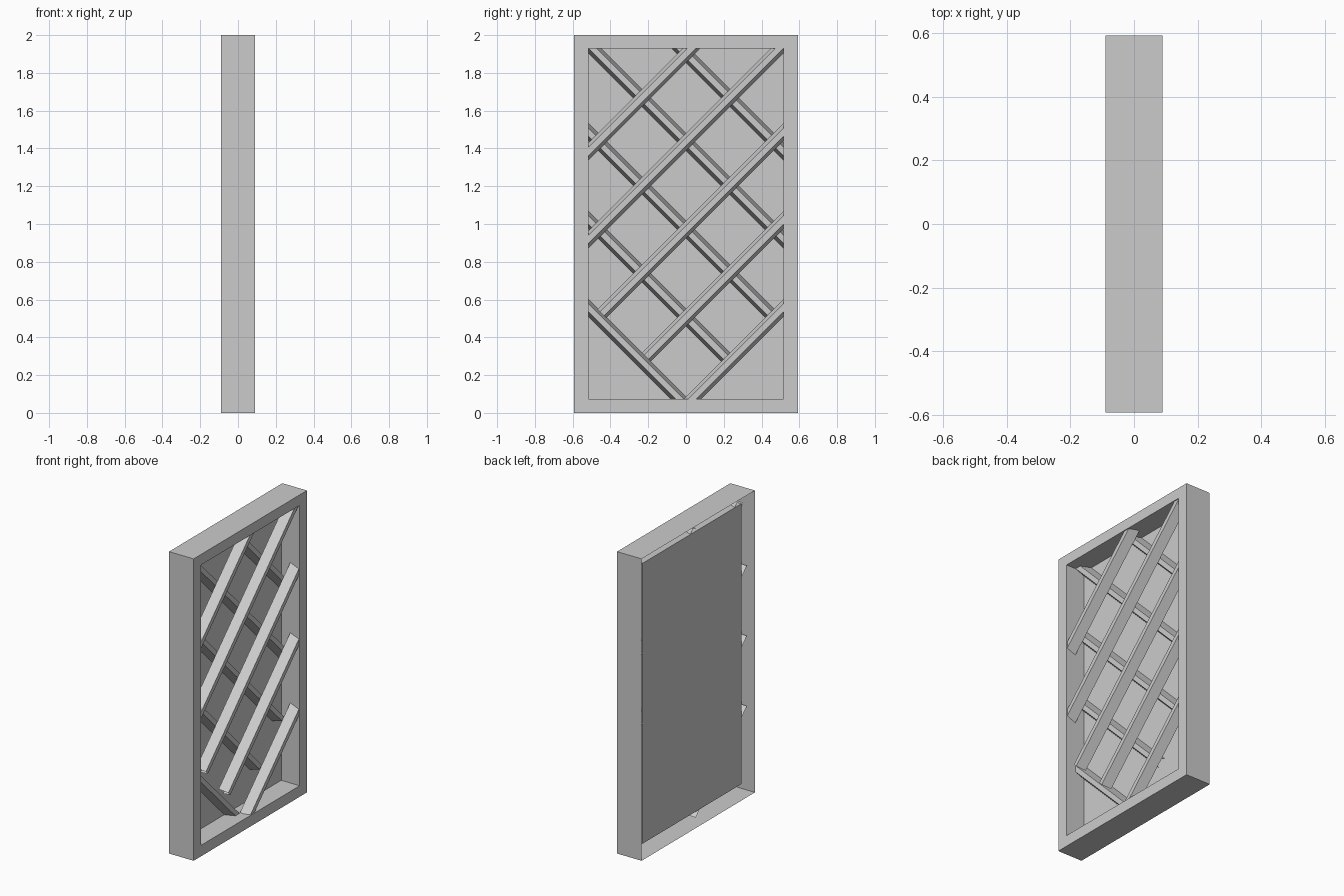
import bpy, bmesh
from mathutils import Vector

if "Cube" in bpy.data.objects:
    bpy.data.objects.remove(bpy.data.objects["Cube"])


def make_object(name, bm):
    bmesh.ops.recalc_face_normals(bm, faces=bm.faces)
    mesh = bpy.data.meshes.new(name)
    bm.to_mesh(mesh)
    bm.free()
    obj = bpy.data.objects.new(name, mesh)
    bpy.context.collection.objects.link(obj)
    return obj


def bridge(bm, a, b, closed):
    n = len(a)
    for i in range(n if closed else n - 1):
        j = (i + 1) % n
        bm.faces.new((a[i], a[j], b[j], b[i]))


# Frame shell: outer walls, front border, inner walls and recessed panel, open at the back
def rect(bm, x, y, z0, z1):
    return [bm.verts.new((x, s, z)) for s, z in ((-y, z0), (y, z0), (y, z1), (-y, z1))]


bm = bmesh.new()
rings = [rect(bm, -0.09, 0.593, 0, 2), rect(bm, 0.09, 0.593, 0, 2),
         rect(bm, 0.09, 0.517, 0.073, 1.93), rect(bm, -0.045, 0.517, 0.073, 1.93)]
for a, b in zip(rings, rings[1:]):
    bridge(bm, a, b, True)
bm.faces.new(rings[-1])
make_object("window_frame", bm)


# Lattice slat: open trapezoid channel (offset across slat, depth towards the front)
PROFILE = [(-0.033, 0), (-0.015, 0.063), (0.015, 0.063), (0.033, 0)]


def slat(name, y0, y1, c, x_base, side):
    bm = bmesh.new()
    across = Vector((0, -side, 1)).normalized()
    ends = []
    for y in (y0, y1):
        centre = Vector((x_base, side * y, y + c))
        ends.append([bm.verts.new(centre + across * u + Vector((d, 0, 0))) for u, d in PROFILE])
    bridge(bm, ends[0], ends[1], False)
    make_object(name, bm)


# Two crossing layers, mirrored left to right: (start y, end y, height at y = 0)
SPANS = [(0.015, 0.55, 0.04), (-0.21, 0.55, 0.505), (-0.445, 0.55, 0.97),
         (-0.55, 0.515, 1.435), (-0.55, 0.05, 1.9)]
for layer, x_base, side in (("front", 0.021, 1), ("back", -0.044, -1)):
    for i, (y0, y1, c) in enumerate(SPANS):
        slat(f"{layer}_slat_{i + 1}", y0, y1, c, x_base, side)
